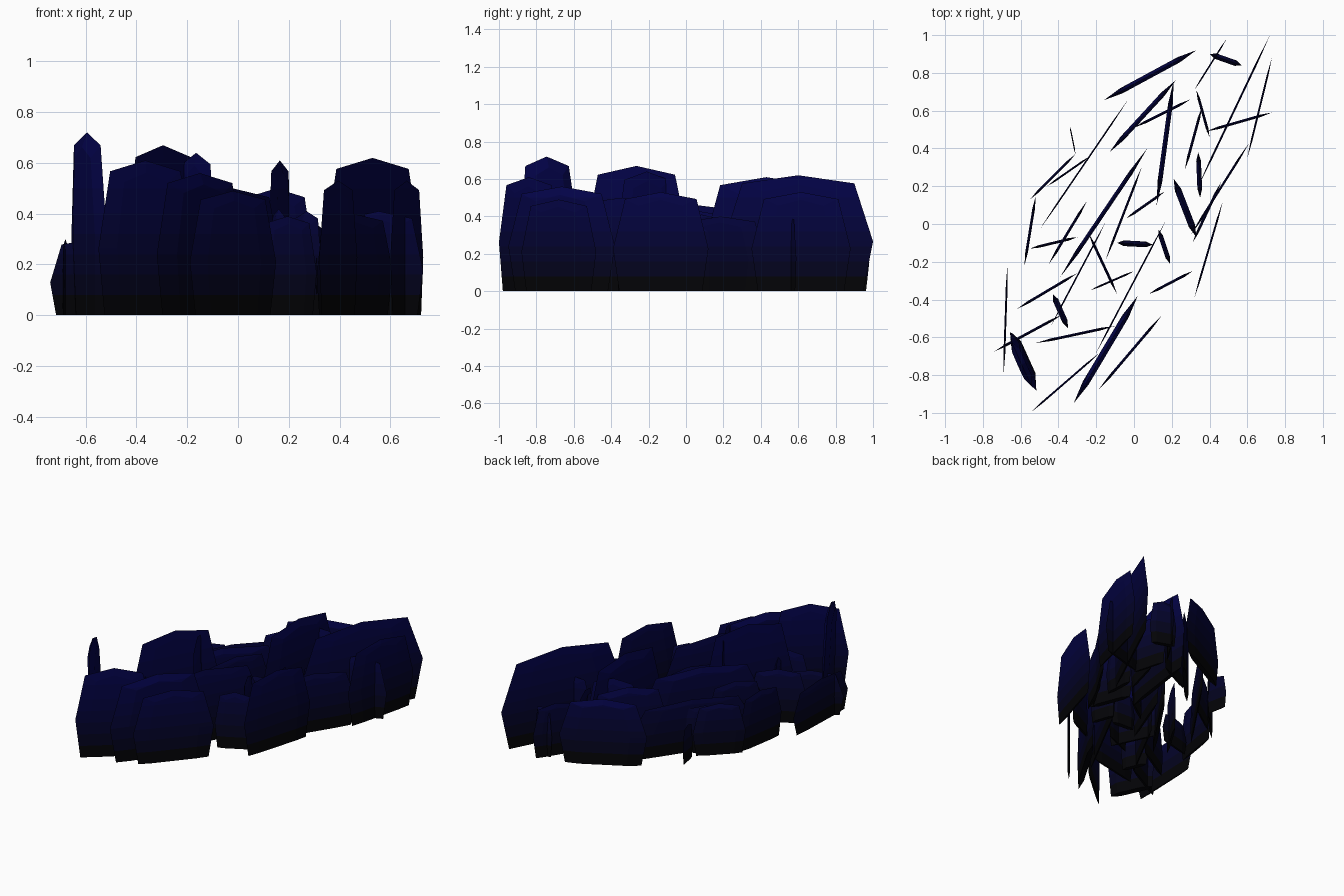
import bpy, bmesh
from mathutils import Vector

if "Cube" in bpy.data.objects:
    bpy.data.objects.remove(bpy.data.objects["Cube"])

# colour fades from black at the base to navy at the tips
BANDS = [0.08, 0.16, 0.24, 0.32, 0.4, 0.5]
mats = []
for i in range(len(BANDS) + 1):
    m = bpy.data.materials.new("shard_tone_%d" % i)
    m.diffuse_color = (0.001, 0.001, 0.002 + 0.065 * i / len(BANDS), 1)
    m.use_nodes = True
    m.node_tree.nodes["Principled BSDF"].inputs["Base Color"].default_value = m.diffuse_color
    mats.append(m)

# half outline of a shard: (half width, height), both as fractions
HALF = [(0.87, 0.0), (1.0, 0.43), (0.75, 0.93)]
OUTLINE = HALF + [(0, 1.0)] + [(-u, v) for u, v in reversed(HALF)]
INNER = [(u * 0.62, v if v == 0 else 0.43 + (v - 0.43) * 0.86) for u, v in OUTLINE]


def shard(name, start, end, height=None, thick=0.014, lean=(0, 0)):
    """Thin faceted plate standing between two plan points; longer ones are taller."""
    a, b = Vector((*start, 0)), Vector((*end, 0))
    mid, half = (a + b) / 2, (b - a) / 2
    h = height or min(0.5, 0.2 + 0.9 * half.length)
    nrm = Vector((-half.y, half.x, 0)).normalized()
    up = Vector((*lean, h))
    bm = bmesh.new()

    def ring(pts, off):
        return [bm.verts.new(mid + half * u + nrm * off + up * v) for u, v in pts]

    rim, front, back = ring(OUTLINE, 0), ring(INNER, thick / 2), ring(INNER, -thick / 2)
    for side in (front, back):
        bm.faces.new(side)
        for i in range(len(rim) - 1):
            bm.faces.new((rim[i], rim[i + 1], side[i + 1], side[i]))
    # flat base
    bm.faces.new((rim[0], front[0], front[-1], rim[-1], back[-1], back[0]))
    bmesh.ops.recalc_face_normals(bm, faces=bm.faces)
    # colour bands
    for z in BANDS:
        bmesh.ops.bisect_plane(bm, geom=bm.verts[:] + bm.edges[:] + bm.faces[:],
                               plane_co=(0, 0, z), plane_no=(0, 0, 1))
    for f in bm.faces:
        zc = f.calc_center_median().z
        f.material_index = sum(zc > z for z in BANDS)
    me = bpy.data.meshes.new(name)
    bm.to_mesh(me)
    bm.free()
    for m in mats:
        me.materials.append(m)
    bpy.context.collection.objects.link(bpy.data.objects.new(name, me))


# back cluster
shard("back_left_wide_shard", (-.16, .655), (.33, .92), thick=.03)
shard("back_right_tall_shard", (.34, .20), (.72, 1), .62, .01)
shard("back_right_outer_shard", (.60, .35), (.73, .88), .53, .01)
shard("back_right_low_shard", (.38, .49), (.73, .59), .41)
shard("back_right_small_shard", (.40, .90), (.57, .84), .32, .03)
shard("back_right_thin_shard", (.32, .71), (.49, .98), .36, .008)
shard("back_right_inner_shard", (.33, .71), (.40, .46), .36)
shard("back_middle_shard", (.27, .29), (.36, .62))
shard("back_middle_small_shard", (.34, .38), (.35, .14), .35, .025)
shard("back_middle_tall_shard", (.12, .10), (.21, .76), .61, .025)
shard("back_middle_cross_shard", (0, .51), (.30, .66), .5)
shard("back_middle_wide_shard", (-.13, .38), (.22, .76), .46, .025)

# left cluster
shard("left_long_shard", (-.50, -.03), (-.03, .66), .36, .008)
shard("left_sliver", (-.34, .52), (-.31, .37), .25, .006)
shard("left_upper_shard", (-.55, .13), (-.31, .37))
shard("left_upper_thin_shard", (-.46, .20), (-.23, .36), thick=.01)
shard("left_outer_shard", (-.58, -.22), (-.52, .15))
shard("left_low_shard", (-.55, -.13), (-.30, -.07), .22)
shard("left_inner_shard", (-.45, -.21), (-.25, .12))
shard("left_front_shard", (-.62, -.45), (-.30, -.26))
shard("left_edge_shard", (-.69, -.79), (-.67, -.22), .30, .01)

# middle cluster
shard("middle_long_shard", (-.39, -.28), (.07, .40), .46, .022)
shard("middle_thin_shard", (-.15, -.19), (.04, .30), .43, .012)
shard("middle_cross_shard", (-.04, .03), (.16, .17))
shard("middle_small_shard", (-.09, -.10), (.10, -.11), .25, .03)
shard("middle_narrow_shard", (.13, -.03), (.19, -.21), .42, .025)
shard("middle_tall_shard", (-.24, -.05), (-.09, -.37), .64)
shard("middle_low_shard", (-.23, -.35), (0, -.25), .3, .01)
shard("middle_front_long_shard", (-.21, -.70), (.17, .02), .5, .008)

# right cluster
shard("right_inner_shard", (.21, .24), (.33, -.07), .41, .035)
shard("right_long_shard", (.30, -.06), (.61, .43), .40, .012)
shard("right_middle_shard", (.31, -.10), (.46, .22))
shard("right_outer_shard", (.32, -.39), (.47, .12), .53, .01)
shard("right_front_shard", (.08, -.37), (.31, -.25), .39)

# front cluster
shard("front_wide_shard", (-.32, -.95), (.02, -.38), .56, .035)
shard("front_right_shard", (-.19, -.88), (.15, -.48), .49)
shard("front_left_shard", (-.55, -1), (-.18, -.68), .61, .01)
shard("front_cross_shard", (-.52, -.63), (-.10, -.54))
shard("front_left_outer_shard", (-.74, -.675), (-.38, -.48), .30)
shard("front_left_long_shard", (-.44, -.54), (-.15, .01), .67, .008)
shard("front_left_small_shard", (-.43, -.37), (-.35, -.55), .4, .03)
shard("front_left_tallest_shard", (-.65, -.56), (-.51, -.87), .72, .045, (-.015, -.03))
